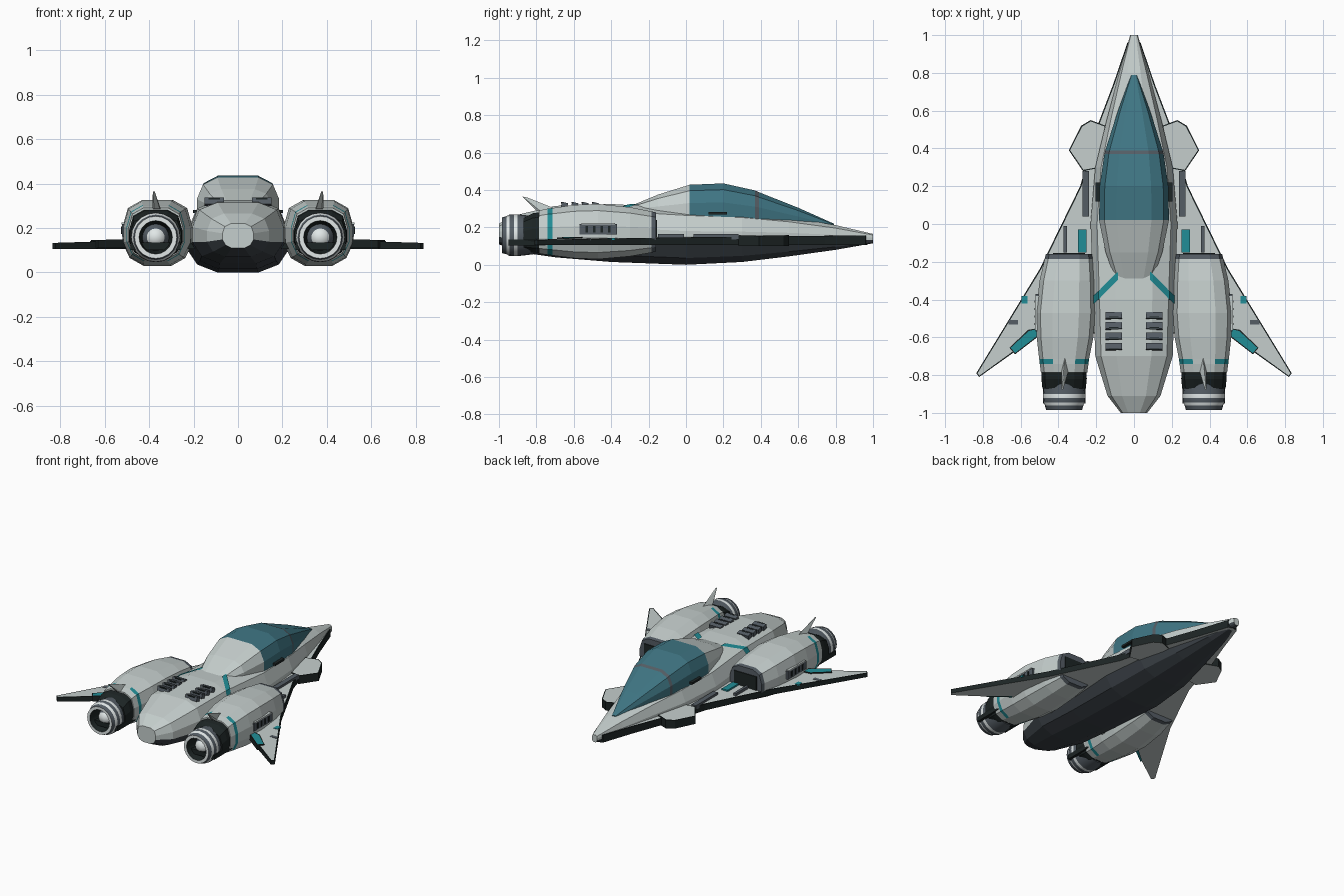
import bpy, bmesh, math
from mathutils import Vector

if "Cube" in bpy.data.objects:
    bpy.data.objects.remove(bpy.data.objects["Cube"])


def material(name, rgb):
    m = bpy.data.materials.new(name)
    m.use_nodes = True
    m.diffuse_color = (*rgb, 1)
    m.node_tree.nodes["Principled BSDF"].inputs["Base Color"].default_value = (*rgb, 1)
    return m


MATS = [material("pale_hull", (.56, .62, .61)),
        material("dark_belly", (.045, .055, .065)),
        material("glass_teal", (.05, .18, .23)),
        material("accent_teal", (.015, .27, .31)),
        material("slate", (.09, .11, .13)),
        material("edge_black", (.012, .018, .018)),
        material("white_metal", (.75, .8, .8))]
PALE, BELLY, GLASS, TEAL, SLATE, BLACK, WHITE = range(7)


def finish(name, bm, rule=0):
    """Turn a bmesh into an object; rule is a colour index or None to keep faces as set."""
    bmesh.ops.recalc_face_normals(bm, faces=bm.faces)
    if rule is not None:
        for f in bm.faces:
            f.material_index = rule
    me = bpy.data.meshes.new(name)
    bm.to_mesh(me)
    bm.free()
    for m in MATS:
        me.materials.append(m)
    ob = bpy.data.objects.new(name, me)
    bpy.context.collection.objects.link(ob)
    return ob


def skin(bm, rings, colour):
    """Bridge closed rings of points and cap both ends."""
    loops = [[bm.verts.new(p) for p in r] for r in rings]
    n = len(loops[0])
    for i in range(len(loops) - 1):
        a, b = loops[i], loops[i + 1]
        for j in range(n):
            k = (j + 1) % n
            bm.faces.new((a[j], a[k], b[k], b[j])).material_index = colour(i, j)
    bm.faces.new(loops[0]).material_index = colour(0, 0)
    bm.faces.new(loops[-1]).material_index = colour(len(loops) - 2, 0)


def loft(name, stations, half, colour, cx=0):
    """Stations are (y, half width, bottom, top, centre offset)."""
    section = half + [(-x, z) for x, z in reversed(half)]
    rings = []
    for y, w, z0, z1, *off in stations:
        c = cx * (off[0] if off else 0)
        rings.append([(c + fx * w, y, z0 + fz * (z1 - z0)) for fx, fz in section])
    bm = bmesh.new()
    skin(bm, rings, colour)
    return finish(name, bm, None)


def box(name, loc, size, mat, tilt=0):
    bm = bmesh.new()
    bmesh.ops.create_cube(bm, size=1)
    for v in bm.verts:
        v.co = Vector(v.co[i] * size[i] for i in range(3))
    ob = finish(name, bm, mat)
    ob.location = loc
    ob.rotation_euler.x = tilt
    return ob


def convex(name, points, mat):
    bm = bmesh.new()
    for p in points:
        bm.verts.new(p)
    bmesh.ops.convex_hull(bm, input=bm.verts)
    return finish(name, bm, mat)


def slab(name, outline, s, bottom, top, drop, mat=PALE):
    """Flat panel with dark rim and a top that falls away outboard."""
    bm = bmesh.new()
    lo = [bm.verts.new((s * x, y, bottom)) for x, y in outline]
    hi = [bm.verts.new((s * x, y, top - drop * x)) for x, y in outline]
    under, over = bm.faces.new(lo), bm.faces.new(hi)
    for i in range(len(lo)):
        k = (i + 1) % len(lo)
        bm.faces.new((lo[i], lo[k], hi[k], hi[i]))
    bmesh.ops.recalc_face_normals(bm, faces=bm.faces)
    for f in bm.faces:
        f.material_index = mat if f in (under, over) else BLACK
    rim = bmesh.ops.inset_region(bm, faces=[over], thickness=.007)
    for f in rim["faces"]:
        f.material_index = BLACK
    return finish(name, bm, None)


def ribbon(name, path, width, mat):
    bm = bmesh.new()
    a = [bm.verts.new(p) for p in path]
    b = [bm.verts.new((x, y - width, z)) for x, y, z in path]
    for i in range(len(path) - 1):
        bm.faces.new((a[i], a[i + 1], b[i + 1], b[i]))
    return finish(name, bm, mat)


# Main fuselage with dark belly
BODY = [(.45, 1), (.85, .88), (1, .6), (1, .35), (.8, .12), (.4, 0)]
loft("fuselage",
     [(-1, .07, .11, .22), (-.91, .14, .07, .265), (-.7, .205, .04, .315),
      (-.4, .215, .015, .325), (0, .23, 0, .3), (.3, .205, .015, .285),
      (.55, .145, .045, .255), (.8, .078, .08, .212), (1, .02, .115, .165)],
     BODY, lambda i, j: BELLY if 3 <= j <= 7 else PALE)

# Canopy: faired back, glass, frame, glass
loft("canopy",
     [(-.29, .1, .28, .317), (-.15, .15, .26, .375), (.02, .185, .25, .428),
      (.2, .182, .25, .435), (.37, .157, .24, .397), (.39, .152, .24, .388),
      (.6, .085, .22, .305), (.79, .015, .2, .22)],
     [(.5, 1), (.85, .82), (1, .45), (1, 0)],
     lambda i, j: PALE if i < 2 else SLATE if i == 4 else GLASS)

WING = [(0, .97), (.035, .96), (.11, .74), (.19, .53), (.285, .2), (.5, -.24),
        (.835, -.79), (.82, -.81), (.63, -.675), (.52, -.58), (0, -.58)]
CANARD = [(.15, .52), (.23, .55), (.28, .52), (.345, .39), (.27, .28), (.17, .3)]
NACELLE = [(-.16, .122, .07, .28, .345), (-.185, .127, .065, .285, .346),
           (-.3, .145, .045, .308, .355), (-.47, .157, .03, .325, .362),
           (-.6, .15, .035, .32, .365), (-.715, .132, .05, .303, .37),
           (-.74, .129, .053, .3, .37), (-.785, .123, .06, .29, .37)]
# Engine profile: radius, y, colour of the band that follows
ENGINE = [(.1, -.8, SLATE), (.112, -.9, WHITE), (.112, -.92, SLATE),
          (.11, -.945, WHITE), (.102, -.96, SLATE), (.095, -.985, WHITE),
          (.075, -.985, BLACK), (.06, -.9, SLATE), (.04, -.94, WHITE), (.015, -.955, WHITE)]

for side, s in (("left", 1), ("right", -1)):
    # Wing and forward winglet
    slab(side + "_wing", WING, s, .105, .158, .03)
    slab(side + "_winglet", CANARD, s, .1, .165, .03)
    slab(side + "_flap", [(.5, -.55), (.56, -.56), (.66, -.655), (.63, -.69), (.5, -.59)],
         s, .11, .165, .03, TEAL)

    # Engine nacelle with intake lip and accent band
    loft(side + "_nacelle", NACELLE, BODY,
         lambda i, j: SLATE if i == 0 else TEAL if i == 5 and j not in (5, 11) else PALE, s)
    box(side + "_intake", (s * .345, -.158, .175), (.17, .008, .13), BLACK)
    loft(side + "_shroud", [(-.77, .118, .065, .283, .37), (-.82, .12, .065, .275, .37),
                            (-.87, .115, .075, .25, .37)],
         BODY, lambda i, j: BLACK, s)
    box(side + "_engine_mount", (s * .37, -.85, .118), (.225, .2, .032), BLACK)

    # Turned engine nozzle
    bm = bmesh.new()
    n = 20
    rings = [[(s * .37 + r * math.cos(math.tau * k / n), y, .158 + r * math.sin(math.tau * k / n))
              for k in range(n)] for r, y, c in ENGINE]
    skin(bm, rings, lambda i, j: ENGINE[i][2])
    nozzle = finish(side + "_nozzle", bm, None)
    for p in nozzle.data.polygons:
        p.use_smooth = len(p.vertices) == 4
    nozzle.data.set_sharp_from_angle(angle=math.radians(35))

    # Tail fin on the nacelle
    convex(side + "_fin",
           [(s * (.365 + dx), y, z) for dx, y, z in
            ((-.02, -.77, .28), (.02, -.77, .28), (0, -.7, .3), (-.012, -.8, .29), (.012, -.8, .29),
             (.01, -.875, .365), (.018, -.875, .365), (.014, -.85, .36))], PALE)

    # Side vent with slats
    box(side + "_side_vent", (s * .507, -.47, .19), (.03, .2, .055), SLATE)
    for k in range(4):
        box(side + "_vent_slat", (s * .515, -.53 + .04 * k, .19), (.022, .012, .035), BLACK)
    box(side + "_vent_rim", (s * .512, -.47, .22), (.024, .18, .008), PALE)

    # Raised louvres on the rear deck
    for k in range(4):
        y = -.485 - .055 * k
        box(side + "_louvre", (s * .107, y, .318), (.088, .034, .03), SLATE, -.25)
        box(side + "_louvre_slot", (s * .107, y - .012, .332), (.05, .012, .008), BLACK)

    # Accent chevron behind the canopy
    ribbon(side + "_chevron",
           [(s * .085, -.25, .324), (s * .1, -.265, .323), (s * .188, -.355, .29),
            (s * .222, -.385, .21)], .045, TEAL)
    box(side + "_cheek_slot", (s * .19, .17, .275), (.025, .1, .014), BLACK)

    # Small fittings on the wing
    box(side + "_root_duct", (s * .255, .16, .15), (.035, .24, .03), SLATE)
    box(side + "_root_accent", (s * .275, -.09, .15), (.045, .12, .02), TEAL)
    box(side + "_wing_rail", (s * .365, -.08, .15), (.018, .14, .03), SLATE)
    box(side + "_wing_mark", (s * .58, -.4, .138), (.03, .04, .01), TEAL)
    box(side + "_wing_hatch", (s * .64, -.52, .136), (.05, .025, .01), SLATE)
